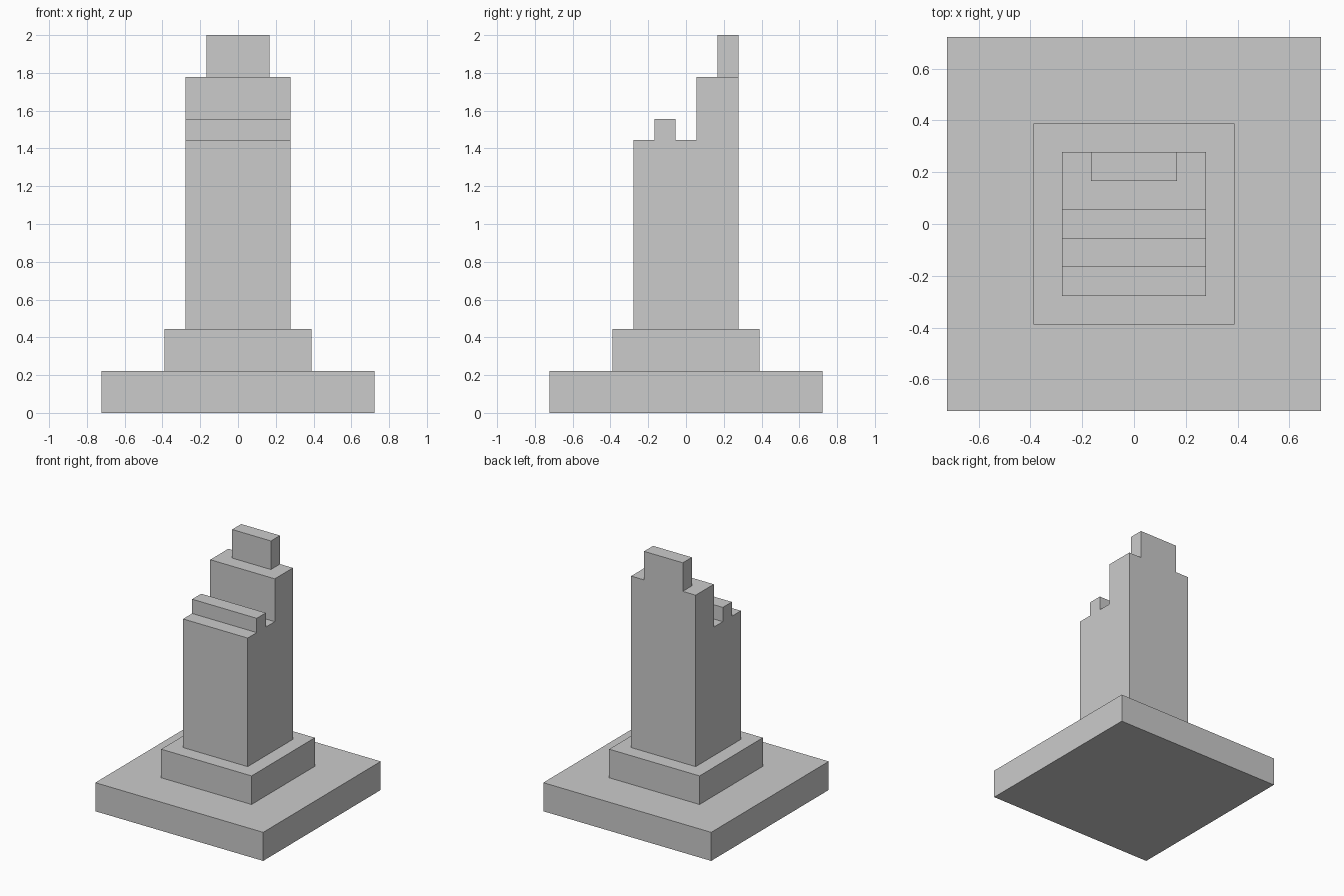
import bpy
import bmesh

cube = bpy.data.objects.get("Cube")
if cube:
    bpy.data.objects.remove(cube, do_unlink=True)

U = 1 / 18  # module that every size is a multiple of

# Plain grey stone
stone = bpy.data.materials.new("grey_stone")
stone.use_nodes = True
grey = (0.6, 0.6, 0.6, 1)
stone.diffuse_color = grey
stone.node_tree.nodes["Principled BSDF"].inputs["Base Color"].default_value = grey


def extrude_profile(name, profile, half_width):
    """Extrude a (y, z) side profile across x, in modules."""
    bm = bmesh.new()
    face = bm.faces.new([bm.verts.new((-half_width * U, y * U, z * U)) for y, z in profile])
    swept = bmesh.ops.extrude_face_region(bm, geom=[face])["geom"]
    verts = [g for g in swept if isinstance(g, bmesh.types.BMVert)]
    bmesh.ops.translate(bm, verts=verts, vec=(2 * half_width * U, 0, 0))
    bmesh.ops.recalc_face_normals(bm, faces=bm.faces)
    mesh = bpy.data.meshes.new(name)
    bm.to_mesh(mesh)
    bm.free()
    mesh.materials.append(stone)
    obj = bpy.data.objects.new(name, mesh)
    bpy.context.collection.objects.link(obj)
    return obj


def block(name, half_width, y0, y1, z0, z1):
    return extrude_profile(name, [(y0, z0), (y1, z0), (y1, z1), (y0, z1)], half_width)


# Stepped base
block("base_slab", 13, -13, 13, 0, 4)
block("plinth", 7, -7, 7, 4, 8)

# Tower with a front ridge, a notch and a tall back
extrude_profile("tower", [(-5, 8), (5, 8), (5, 32), (1, 32), (1, 26), (-1, 26),
                          (-1, 28), (-3, 28), (-3, 26), (-5, 26)], 5)

# Narrow crest flush with the back
block("crest", 3, 3, 5, 32, 36)
